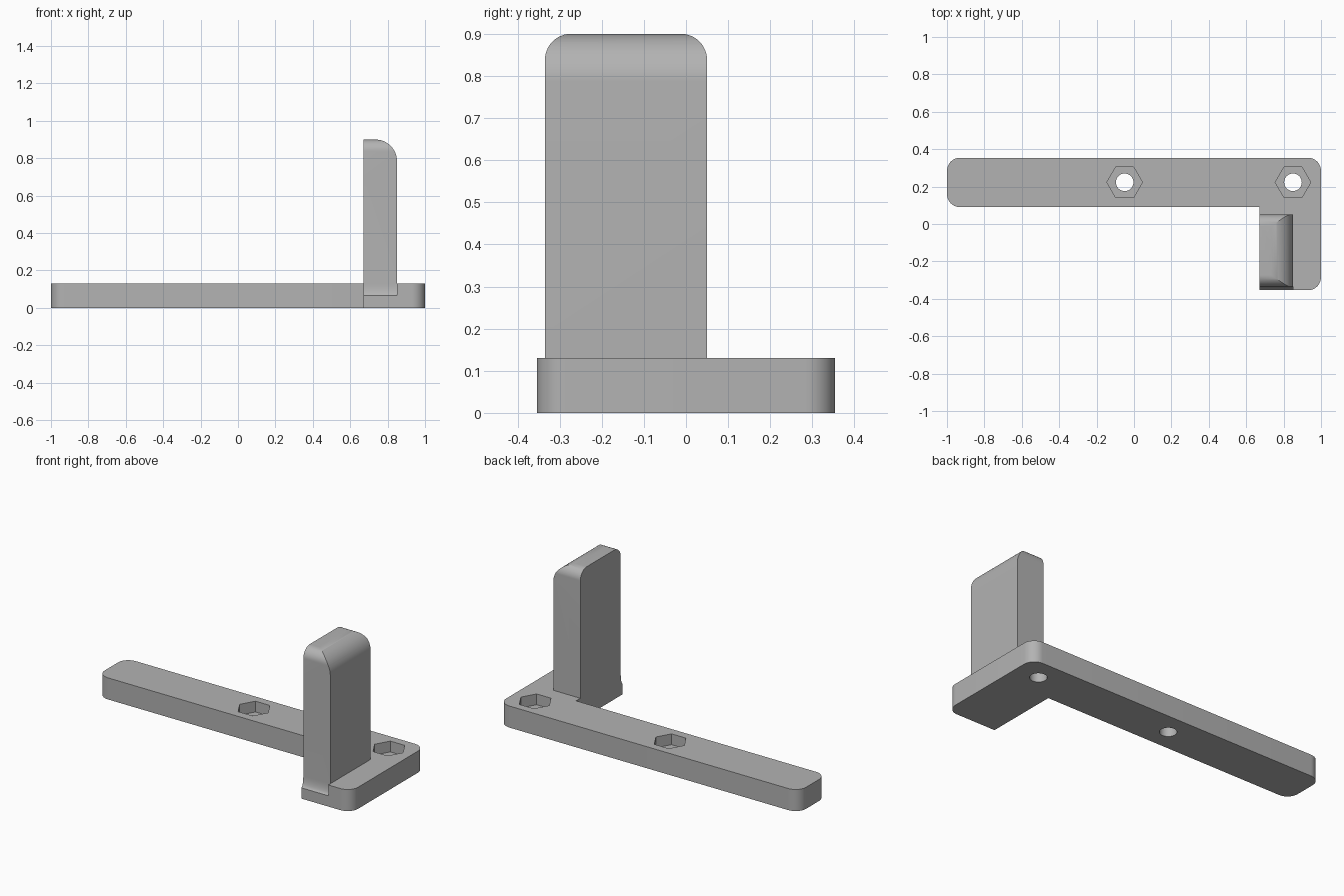
import bpy, bmesh, math
from mathutils import Vector

if "Cube" in bpy.data.objects:
    bpy.data.objects.remove(bpy.data.objects["Cube"])

grey = bpy.data.materials.new("plain grey")
grey.use_nodes = True
COLOUR = (0.45, 0.45, 0.45, 1)
grey.diffuse_color = COLOUR
grey.node_tree.nodes["Principled BSDF"].inputs["Base Color"].default_value = COLOUR


def outline(corners, steps=12):
    """Right-angled outline from (u, v, radius) corners."""
    pts = []
    for i, (u, v, r) in enumerate(corners):
        p = Vector((u, v))
        if not r:
            pts.append(p)
            continue
        a = (Vector(corners[i - 1][:2]) - p).normalized()
        b = (Vector(corners[(i + 1) % len(corners)][:2]) - p).normalized()
        c = p + r * (a + b)
        for k in range(steps + 1):
            t = math.pi / 2 * k / steps
            pts.append(c - r * (b * math.cos(t) + a * math.sin(t)))
    return pts


def circle(u, v, r, n):
    return [Vector((u + r * math.cos(math.tau * k / n),
                    v + r * math.sin(math.tau * k / n))) for k in range(n)]


def prism(name, pts, axis, lo, hi):
    """Extrude a flat outline along an axis between lo and hi."""
    place = {"x": lambda p, h: (h, p.x, p.y),
             "y": lambda p, h: (p.x, h, p.y),
             "z": lambda p, h: (p.x, p.y, h)}[axis]
    bm = bmesh.new()
    face = bm.faces.new([bm.verts.new(place(p, lo)) for p in pts])
    ext = bmesh.ops.extrude_face_region(bm, geom=[face])
    top = [g for g in ext["geom"] if isinstance(g, bmesh.types.BMVert)]
    bmesh.ops.translate(bm, verts=top, vec=Vector(place(Vector((0, 0)), hi - lo)))
    bmesh.ops.recalc_face_normals(bm, faces=bm.faces)
    mesh = bpy.data.meshes.new(name)
    bm.to_mesh(mesh)
    bm.free()
    mesh.materials.append(grey)
    ob = bpy.data.objects.new(name, mesh)
    bpy.context.collection.objects.link(ob)
    return ob


def combine(target, tool, operation):
    mod = target.modifiers.new(operation, "BOOLEAN")
    mod.object, mod.operation, mod.solver = tool, operation, "EXACT"
    bpy.context.view_layer.objects.active = target
    bpy.ops.object.modifier_apply(modifier=mod.name)
    bpy.data.objects.remove(tool)


THICK, LEDGE = 0.13, 0.065
INNER, OUTER, FRONT, BACK = 0.67, 0.85, -0.354, 0.354
POST_FRONT, POST_BACK, POST_TOP = -0.335, 0.05, 0.9

# L-shaped base plate
base = prism("bracket", outline([
    (-1, BACK, 0.07), (-1, 0.09, 0.07), (INNER, 0.09, 0), (INNER, FRONT, 0),
    (1, FRONT, 0.07), (1, BACK, 0.07)]), "z", 0, THICK)

# Bolt holes with hexagonal nut pockets
for x in (-0.05, 0.85):
    combine(base, prism("nut_pocket", circle(x, 0.223, 0.095, 6), "z", LEDGE, 0.3), "DIFFERENCE")
    combine(base, prism("bolt_hole", circle(x, 0.223, 0.047, 32), "z", -0.1, 0.3), "DIFFERENCE")

# Notch in the front edge below the post
notch = outline([(0.6, -0.5, 0), (OUTER, -0.5, 0), (OUTER, POST_FRONT, 0), (0.6, POST_FRONT, 0)])
combine(base, prism("notch", notch, "z", LEDGE, 0.3), "DIFFERENCE")

# Upright post: side outline with a flared foot, trimmed by its front outline
flare = []
for k in range(9):
    t = math.pi / 2 * k / 8
    flare.append(Vector((FRONT + (POST_FRONT - FRONT) * math.sin(t),
                         THICK - (THICK - LEDGE) * math.cos(t))))
side = outline([(POST_BACK, LEDGE, 0), (POST_BACK, POST_TOP, 0.062),
                (POST_FRONT, POST_TOP, 0.062), (POST_FRONT, LEDGE, 0)])[:-1]
post = prism("post", side + flare[::-1], "x", INNER, OUTER)
trim = outline([(INNER, 0, 0), (OUTER, 0, 0), (OUTER, POST_TOP, 0.115), (INNER, POST_TOP, 0)], 16)
combine(post, prism("post_trim", trim, "y", -0.6, 0.6), "INTERSECT")
combine(base, post, "UNION")

# Smooth rounded corners, crisp edges
bpy.ops.object.select_all(action="DESELECT")
base.select_set(True)
bpy.context.view_layer.objects.active = base
bpy.ops.object.shade_smooth_by_angle(angle=math.radians(25))
